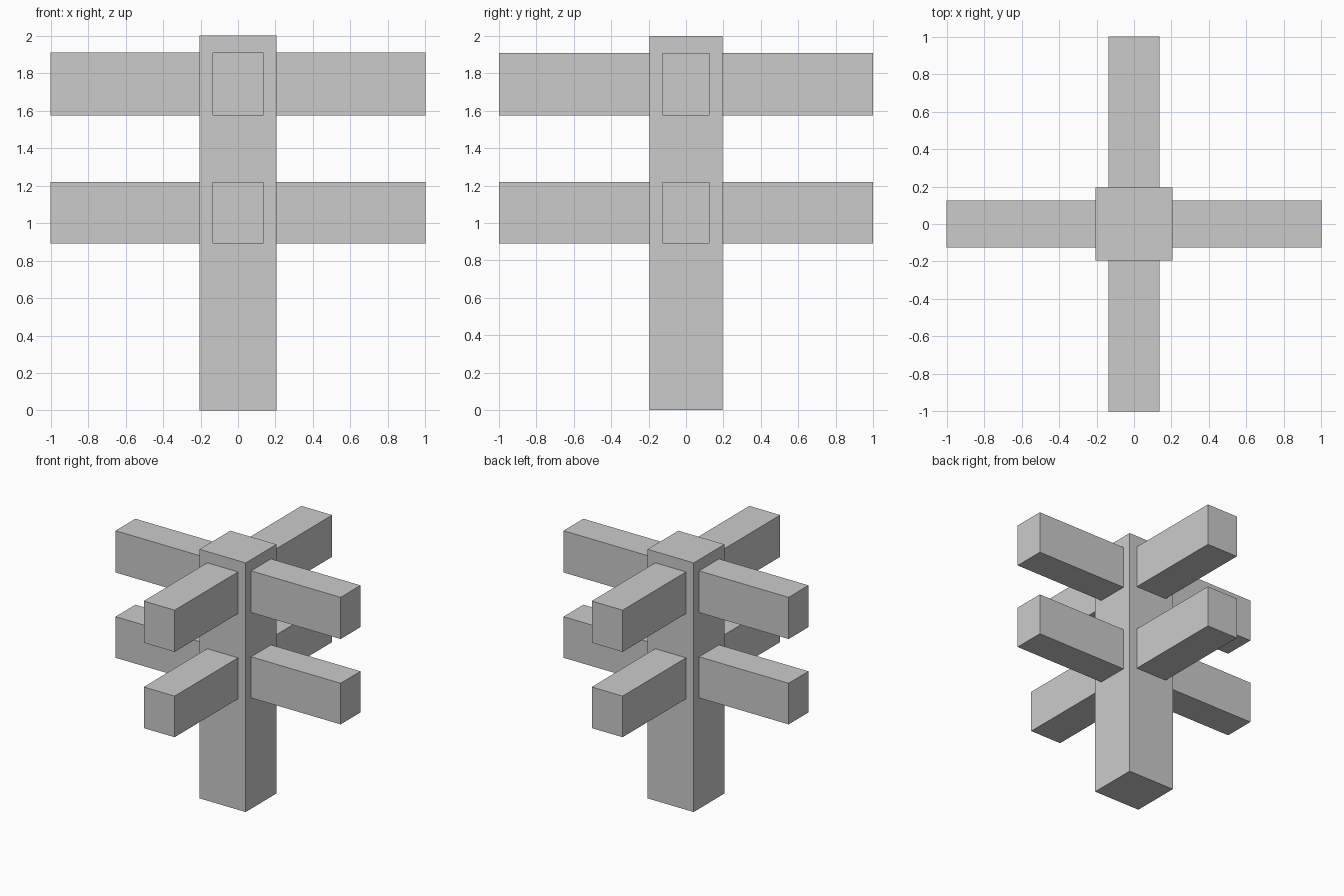
import bpy
import bmesh
from mathutils import Vector

if "Cube" in bpy.data.objects:
    bpy.data.objects.remove(bpy.data.objects["Cube"])

POST_X, POST_Y, HEIGHT = 0.205, 0.195, 2.0   # half widths and height of the post
REACH = 1.0                                  # distance from the centre to each arm end
TIERS = {"lower": (0.89, 1.22), "upper": (1.575, 1.91)}


def box(name, low, high, open_side=None):
    """Box between two corners; the face pointing along open_side is left off."""
    low, high = Vector(low), Vector(high)
    bm = bmesh.new()
    bmesh.ops.create_cube(bm, size=1.0)
    bmesh.ops.scale(bm, vec=high - low, verts=bm.verts)
    bmesh.ops.translate(bm, vec=(low + high) / 2, verts=bm.verts)
    bm.normal_update()
    if open_side:
        hidden = [f for f in bm.faces if f.normal.dot(Vector(open_side)) > 0.9]
        bmesh.ops.delete(bm, geom=hidden, context='FACES')
    mesh = bpy.data.meshes.new(name)
    bm.to_mesh(mesh)
    bm.free()
    obj = bpy.data.objects.new(name, mesh)
    bpy.context.collection.objects.link(obj)
    return obj


# Upright post
box("post", (-POST_X, -POST_Y, 0), (POST_X, POST_Y, HEIGHT))

# Two tiers of four arms, each butted against a post face (hidden root face open)
for tier, (z0, z1) in TIERS.items():
    for side, s in (("left", -1), ("right", 1)):
        xs = sorted((s * POST_X, s * REACH))
        box(f"{tier}_{side}_arm", (xs[0], -0.126, z0), (xs[1], 0.126, z1), (-s, 0, 0))
    for side, s in (("front", -1), ("back", 1)):
        ys = sorted((s * POST_Y, s * REACH))
        box(f"{tier}_{side}_arm", (-0.137, ys[0], z0), (0.137, ys[1], z1), (0, -s, 0))
